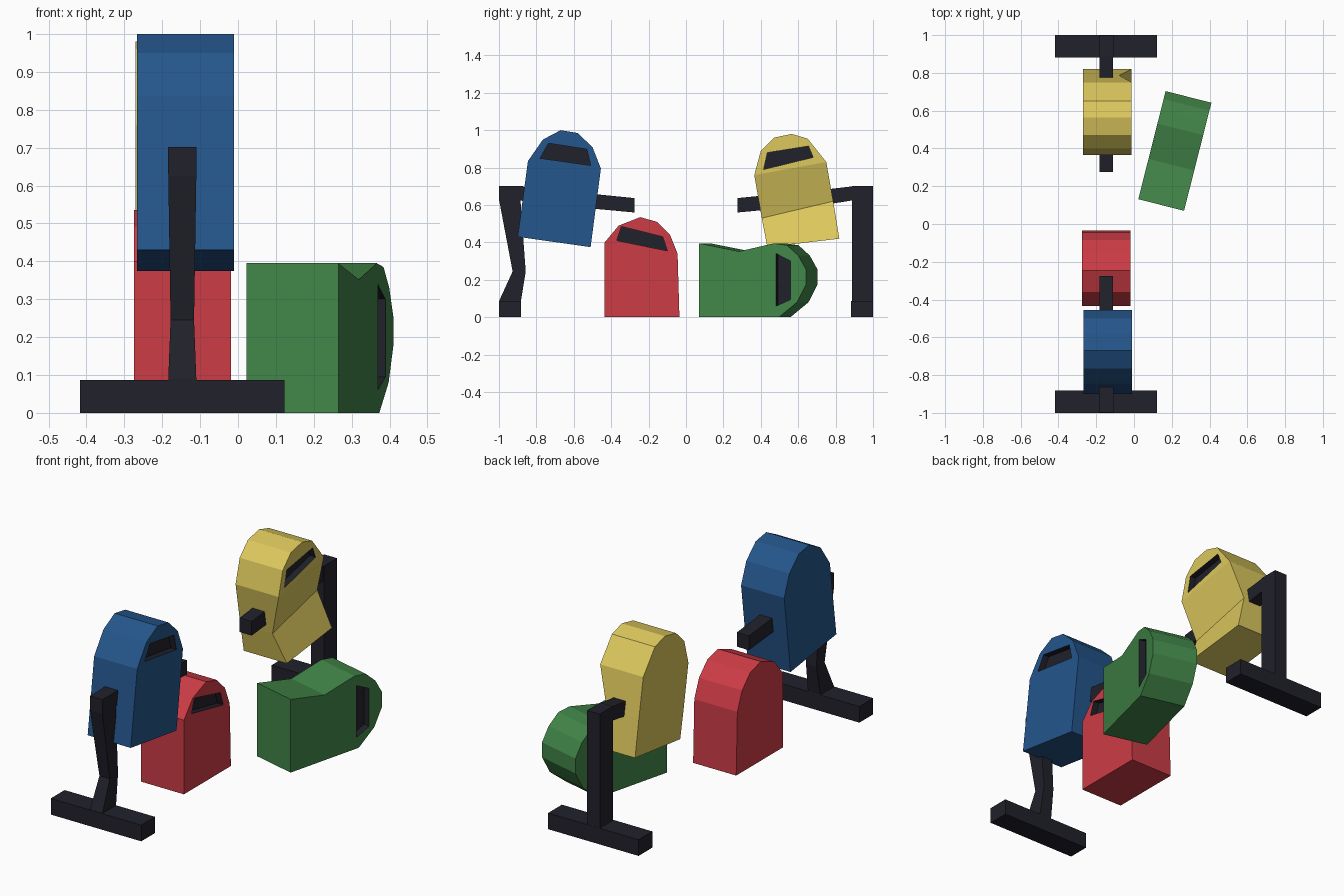
import bpy, bmesh, math
from mathutils import Matrix, Vector

if "Cube" in bpy.data.objects:
    bpy.data.objects.remove(bpy.data.objects["Cube"])


def material(name, rgb):
    m = bpy.data.materials.new(name)
    m.diffuse_color = (*rgb, 1)
    m.use_nodes = True
    m.node_tree.nodes["Principled BSDF"].inputs["Base Color"].default_value = m.diffuse_color
    return m


BLUE = material("blue paint", (0.018, 0.093, 0.262))
RED = material("red paint", (0.61, 0.045, 0.061))
YELLOW = material("yellow paint", (0.72, 0.58, 0.11))
GREEN = material("green paint", (0.054, 0.235, 0.065))
DARK = material("dark metal", (0.015, 0.015, 0.024))


def add_object(name, bm, mats):
    bmesh.ops.recalc_face_normals(bm, faces=bm.faces)
    me = bpy.data.meshes.new(name)
    bm.to_mesh(me)
    bm.free()
    for m in mats:
        me.materials.append(m)
    ob = bpy.data.objects.new(name, me)
    bpy.context.collection.objects.link(ob)
    return ob


def prism(profile, x0, x1):
    """Extrude a side (y, z) outline between two x positions."""
    bm = bmesh.new()
    left = [bm.verts.new((x0, y, z)) for y, z in profile]
    right = [bm.verts.new((x1, y, z)) for y, z in profile]
    bm.faces.new(left)
    bm.faces.new(right[::-1])
    n = len(profile)
    for i in range(n):
        j = (i + 1) % n
        bm.faces.new((left[i], left[j], right[j], right[i]))
    return bm, left, right


def cut_slot(ob, slot, x1, mat, depth=0.035):
    """Recess a dark-lined slot into the +x side."""
    bm, _, _ = prism(slot, x1 - depth, x1 + 0.05)
    for f in bm.faces:
        f.material_index = 1
    cutter = add_object("slot_cutter", bm, [mat, DARK])
    cutter.hide_render = True
    mod = ob.modifiers.new("slot", 'BOOLEAN')
    mod.operation = 'DIFFERENCE'
    mod.solver = 'EXACT'
    mod.object = cutter
    bpy.context.view_layer.objects.active = ob
    bpy.ops.object.modifier_apply(modifier=mod.name)
    bpy.data.objects.remove(cutter)


def body(name, mat, profile, x0, x1, slot, dents=(), shoulders=()):
    bm, left, right = prism(profile, x0, x1)
    # crushed side: push the middle vertices inwards and add crease edges
    for pair in (shoulders, dents):
        if pair:
            bmesh.ops.connect_verts(bm, verts=[right[i] for i in pair])
    for i in dents:
        right[i].co.x -= 0.065
    ob = add_object(name, bm, [mat, DARK])
    cut_slot(ob, slot, x1, mat)
    return ob


# Round-topped bodies
body("blue_body", BLUE,
     [(-.9, .43), (-.845, .835), (-.765, .95), (-.67, 1), (-.58, .985),
      (-.5, .91), (-.455, .795), (-.51, .375)], -.267, -.01,
     [(-.735, .93), (-.53, .898), (-.51, .812), (-.78, .85)])

body("red_body", RED,
     [(-.435, 0), (-.435, .4), (-.36, .49), (-.245, .535), (-.155, .51),
      (-.085, .44), (-.045, .34), (-.035, 0)], -.275, -.018,
     [(-.345, .485), (-.125, .43), (-.1, .355), (-.37, .41)])

body("yellow_body", YELLOW,
     [(.435, .375), (.405, .53), (.365, .76), (.4, .89), (.47, .96),
      (.565, .98), (.65, .955), (.75, .83), (.787, .62), (.82, .42)], -.27, -.013,
     [(.435, .88), (.655, .915), (.68, .855), (.415, .79)],
     dents=(1, 8), shoulders=(2, 7))

# Fallen body, built lying along y and then turned about z
fallen = body("green_body", GREEN,
              [(0, 0), (0, .395), (.22, .352), (.413, .395), (.485, .385),
               (.547, .33), (.59, .255), (.59, .175), (.54, .08), (.44, 0)],
              -.25, 0,
              [(.425, .06), (.425, .34), (.505, .3), (.505, .095)])
fallen.data.transform(Matrix.Translation((.265, .07, 0)) @ Matrix.Rotation(math.radians(-14.2), 4, 'Z'))

# Stands: foot bar, column and arm
CX = -.147
for name, s in (("front", -1), ("rear", 1)):
    bm, _, _ = prism([(s * .882, 0), (s, 0), (s, .087), (s * .882, .087)], CX - .27, CX + .27)
    add_object(name + "_foot_bar", bm, [DARK])

    bm, _, _ = prism([(s * .97, .70), (s * .89, .70), (s * .78, .687), (s * .275, .637),
                      (s * .275, .56), (s * .78, .607), (s * .89, .625), (s * .97, .63)],
                     CX - .036, CX + .036)
    add_object(name + "_arm", bm, [DARK])

bm, _, _ = prism([(.888, .04), (.999, .04), (.999, .702), (.888, .702)], CX - .038, CX + .038)
add_object("rear_column", bm, [DARK])

# Bent column, lofted through sections (outer y, inner y, z, half width)
bm = bmesh.new()
rings = []
for y0, y1, z, w in [(-.998, -.882, .05, .038), (-.998, -.882, .09, .037),
                     (-.927, -.857, .245, .031), (-.999, -.885, .625, .037),
                     (-.999, -.868, .702, .038)]:
    rings.append([bm.verts.new((CX + dx, y, z)) for dx, y in ((-w, y0), (w, y0), (w, y1), (-w, y1))])
for a, b in zip(rings, rings[1:]):
    for i in range(4):
        j = (i + 1) % 4
        bm.faces.new((a[i], a[j], b[j], b[i]))
bm.faces.new(rings[0])
bm.faces.new(rings[-1])
add_object("front_bent_column", bm, [DARK])
